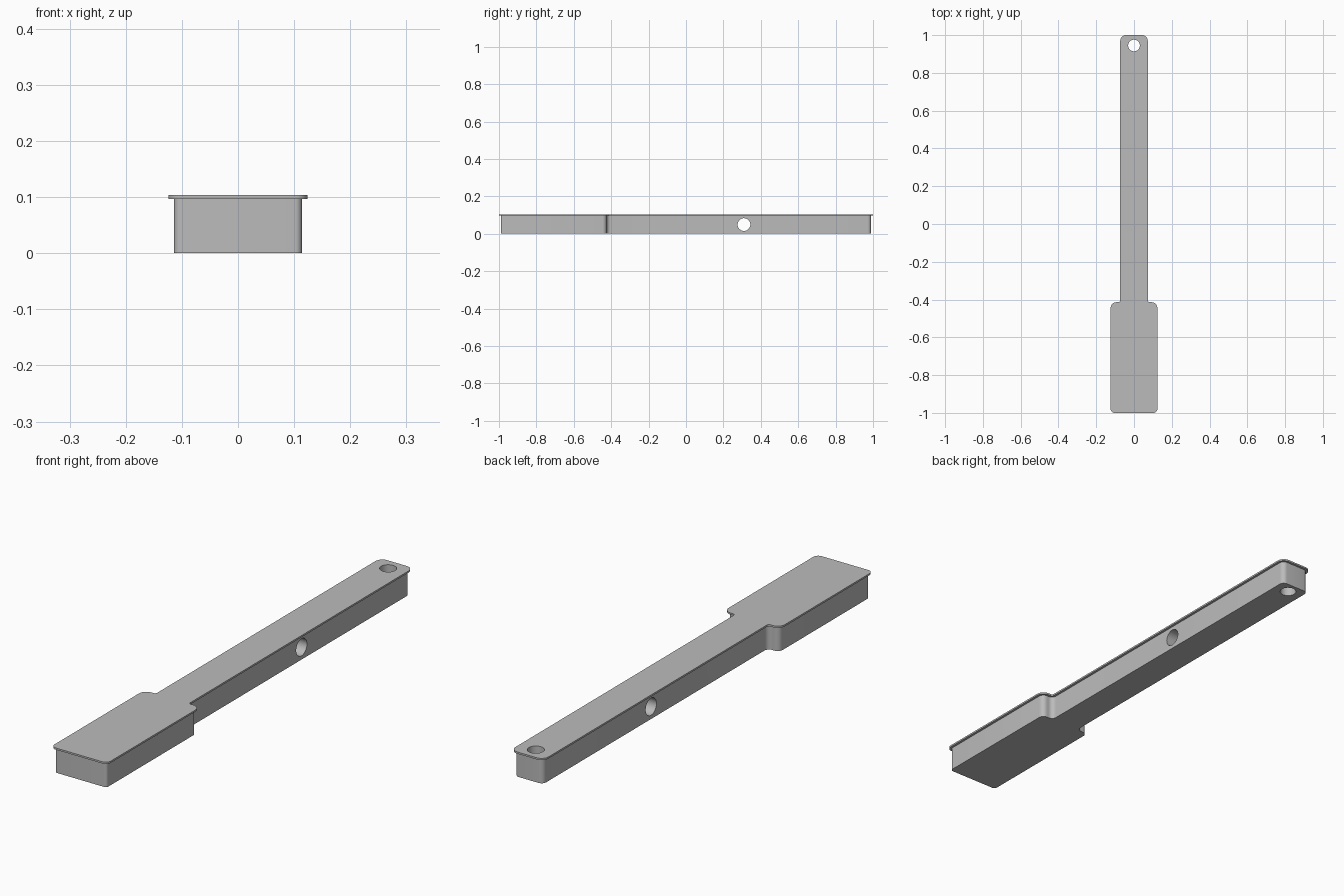
import bpy, bmesh, math
from mathutils import Vector

cube = bpy.data.objects.get("Cube")
if cube:
    bpy.data.objects.remove(cube, do_unlink=True)

grey = bpy.data.materials.new("light grey")
grey.use_nodes = True
grey.diffuse_color = (0.5, 0.5, 0.5, 1)
grey.node_tree.nodes["Principled BSDF"].inputs["Base Color"].default_value = (0.5, 0.5, 0.5, 1)


def rounded(corners, steps=8):
    """Outline with each (x, y, radius) corner replaced by an arc."""
    points = []
    for i, (x, y, r) in enumerate(corners):
        p = Vector((x, y))
        a = (Vector(corners[i - 1][:2]) - p).normalized()
        b = (Vector(corners[(i + 1) % len(corners)][:2]) - p).normalized()
        # All corners are right angles, so the arc centre is r along both edges
        centre = p + (a + b) * r
        for k in range(steps + 1):
            t = k / steps * math.pi / 2
            points.append(centre - b * r * math.cos(t) - a * r * math.sin(t))
    return points


def paddle(name, inset, z0, z1):
    """Wide head and long handle, shrunk by inset on every side."""
    head, handle = 0.124 - inset, 0.073 - inset
    front, step, back = -1 + inset, -0.414 - inset, 1 - inset
    half = [(head, front, 0.022 - inset), (head, step, 0.032 - inset),
            (handle, step, 0.01 + inset), (handle, back, 0.03 - inset)]
    corners = half + [(-x, y, r) for x, y, r in reversed(half)]
    bm = bmesh.new()
    base = bm.faces.new([bm.verts.new((p.x, p.y, z0)) for p in rounded(corners)])
    top = bmesh.ops.extrude_face_region(bm, geom=[base])["geom"]
    bmesh.ops.translate(bm, vec=(0, 0, z1 - z0),
                        verts=[v for v in top if isinstance(v, bmesh.types.BMVert)])
    bmesh.ops.recalc_face_normals(bm, faces=bm.faces)
    mesh = bpy.data.meshes.new(name)
    bm.to_mesh(mesh)
    bm.free()
    mesh.materials.append(grey)
    obj = bpy.data.objects.new(name, mesh)
    bpy.context.collection.objects.link(obj)
    return obj


def drill(obj, radius, location, rotation=(0, 0, 0)):
    """Cut a round through hole."""
    bpy.ops.mesh.primitive_cylinder_add(vertices=48, radius=radius, depth=0.5,
                                        location=location, rotation=rotation)
    cutter = bpy.context.object
    cutter.hide_render = True
    cutter.data.materials.append(grey)
    mod = obj.modifiers.new("hole", "BOOLEAN")
    mod.operation, mod.solver, mod.object = "DIFFERENCE", "EXACT", cutter
    bpy.context.view_layer.objects.active = obj
    bpy.ops.object.modifier_apply(modifier=mod.name)
    bpy.data.objects.remove(cutter, do_unlink=True)


# Deep body and the thin overhanging cover plate
body = paddle("body", 0.01, 0, 0.097)
cover = paddle("cover_plate", 0, 0.097, 0.104)

# Hanging hole through both parts, cross hole through the handle
for part in (body, cover):
    drill(part, 0.031, (0, 0.945, 0.05))
drill(body, 0.034, (0, 0.31, 0.049), (0, math.pi / 2, 0))

# Smooth the arcs and keep the edges sharp
for part in (body, cover):
    bpy.ops.object.select_all(action="DESELECT")
    part.select_set(True)
    bpy.context.view_layer.objects.active = part
    bpy.ops.object.shade_smooth_by_angle(angle=math.radians(30))
